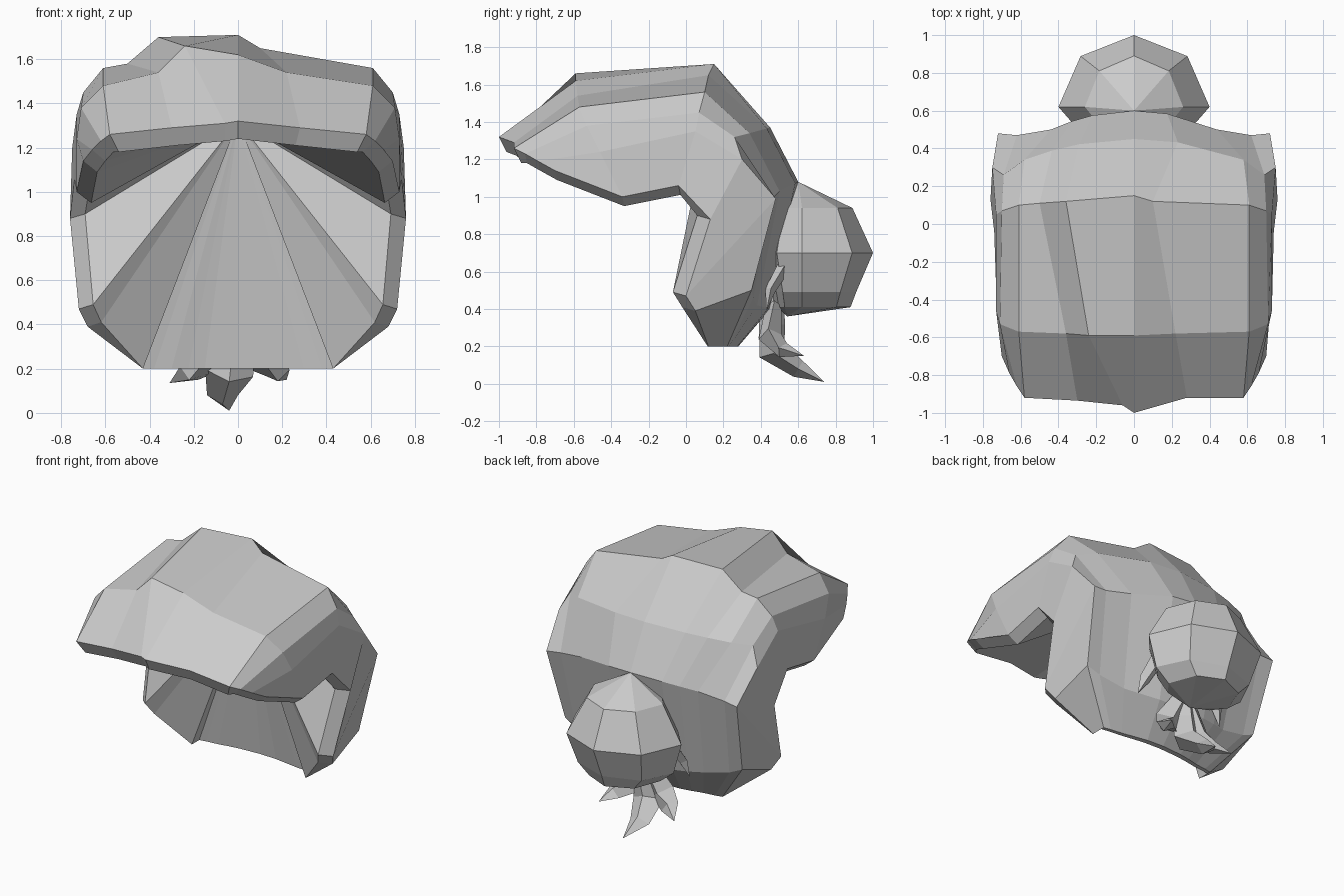
import bpy
import bmesh
import math
from mathutils import Vector

default_cube = bpy.data.objects.get("Cube")
if default_cube:
    bpy.data.objects.remove(default_cube, do_unlink=True)

hair_grey = bpy.data.materials.new("hair_grey")
hair_grey.use_nodes = True
hair_colour = (0.6, 0.6, 0.6, 1)
hair_grey.diffuse_color = hair_colour
hair_grey.node_tree.nodes["Principled BSDF"].inputs["Base Color"].default_value = hair_colour


def finish(name, bm):
    """Turn a bmesh into a flat shaded object."""
    bmesh.ops.recalc_face_normals(bm, faces=bm.faces[:])
    mesh = bpy.data.meshes.new(name)
    bm.to_mesh(mesh)
    bm.free()
    mesh.materials.append(hair_grey)
    part = bpy.data.objects.new(name, mesh)
    bpy.context.scene.collection.objects.link(part)
    return part


def bridge(bm, first, second, closed):
    """Fill the strip between two rows of vertices."""
    count = len(first)
    for i in range(count if closed else count - 1):
        j = (i + 1) % count
        bm.faces.new((first[i], first[j], second[j], second[i]))


def fan(bm, loop, tip):
    """Close a loop of vertices to a single point."""
    tip_vert = bm.verts.new(tip)
    for i, vert in enumerate(loop):
        bm.faces.new((vert, loop[(i + 1) % len(loop)], tip_vert))


# Hair cap: rows run from the fringe over the crown to the nape.
# Each side row goes from the rim inwards and is mirrored.
side_rows = [
    [(.7, -.7, 1.14), (.66, -.79, 1.19), (.62, -.86, 1.23), (.58, -.92, 1.26)],
    [(.73, -.34, 1), (.73, -.46, 1.24), (.71, -.53, 1.38), (.61, -.57, 1.48)],
    [(.74, -.04, 1.06), (.73, .05, 1.35), (.7, .07, 1.45), (.61, .1, 1.56)],
    [(.76, .13, .88), (.75, .3, 1.2), (.69, .26, 1.32), (.58, .34, 1.34)],
    [(.72, 0, .47), (.72, .48, .99), (.62, .47, 1), (.44, .5, 1.03)],
    [(.68, .05, .39), (.67, .35, .5), (.58, .36, .46), (.4, .38, .42)],
    [(.43, .12, .2), (.43, .22, .2), (.38, .23, .2), (.3, .24, .2)],
]

# The parting makes the crown uneven across the front rows.
crown_rows = [
    [(-.3, -.935, 1.29), (-.06, -.96, 1.31), (0, -1, 1.32), (.28, -.92, 1.29)],
    [(-.36, -.58, 1.54), (-.24, -.59, 1.66), (0, -.59, 1.62), (.22, -.58, 1.54)],
    [(-.5, .11, 1.58), (-.36, .12, 1.7), (0, .15, 1.71), (.1, .12, 1.65)],
]
# Behind the crown the rows bulge evenly towards the centre.
back_centres = [(.45, 1.37), (.6, 1.08), (.45, .4), (.28, .2)]
for side, (y, z) in zip(side_rows[3:], back_centres):
    inner = Vector(side[-1])
    centre = Vector((0, y, z))
    row = []
    for share in (-.75, -.5, 0, .4):
        point = centre.lerp(inner, share * share)
        point.x = inner.x * share
        row.append(point)
    crown_rows.append(row)

bm = bmesh.new()
grid = []
for side, crown in zip(side_rows, crown_rows):
    left = [(-x, y, z) for x, y, z in side]
    grid.append([bm.verts.new(p) for p in left + list(crown) + side[::-1]])
for first, second in zip(grid, grid[1:]):
    bridge(bm, first, second, False)

# Thickness of the rim, then the hollow behind the fringe
rim = grid[0] + [row[-1] for row in grid[1:-1]] + grid[-1][::-1]
rim += [row[0] for row in grid[-2:0:-1]]
inner_rim = []
for vert in rim:
    x, y, z = vert.co
    if y < -.9:
        place = (x * .93, y + .04, z - .08)
    elif z > .95:
        place = (x * .91, y + .01, z - .05)
    elif z > .25:
        place = (x * .91, y - .07, z + .02)
    else:
        place = (x, y * .8 + .02, z)
    inner_rim.append(bm.verts.new(place))
bridge(bm, rim, inner_rim, True)
fan(bm, inner_rim, (0, .1, 1.32))
finish("hair_cap", bm)

# Bun: stacked eight sided rings of height, width, depth,
# flatter on the side that rests against the head
bm = bmesh.new()
bun_rings = [(.94, .26, .27), (.7, .4, .38), (.49, .34, .29), (.41, .24, .26)]
loops = []
for z, width, depth in bun_rings:
    loop = []
    for i in range(8):
        angle = math.tau * i / 8
        out = math.sin(angle) * depth
        if out < 0:
            out *= .5
        loop.append(bm.verts.new((width * math.cos(angle), .62 + out, z)))
    loops.append(loop)
for first, second in zip(loops, loops[1:]):
    bridge(bm, first, second, True)
fan(bm, loops[0], (0, .6, 1.08))
fan(bm, loops[-1], (0, .54, .36))
finish("hair_bun", bm)


def strand(name, path, widths):
    """Four sided lock of hair tapering to a point."""
    points = [Vector(p) for p in path]
    bm = bmesh.new()
    loops = []
    for i, width in enumerate(widths):
        along = (points[i + 1] - points[max(i - 1, 0)]).normalized()
        across = Vector((1, 0, 0)) - along * along.x
        across = across.normalized() * width
        up = along.cross(across) * .7
        corners = (across, up, -across, -up)
        loops.append([bm.verts.new(points[i] + c) for c in corners])
    for first, second in zip(loops, loops[1:]):
        bridge(bm, first, second, True)
    fan(bm, loops[0], points[0])
    fan(bm, loops[-1], points[-1])
    return finish(name, bm)


# Loose ends hanging below the bun
strand("middle_tail",
       [(-.01, .47, .5), (-.02, .46, .32), (-.04, .46, .18), (-.07, .6, .08), (-.04, .74, .01)],
       [.07, .1, .11, .07])
strand("right_tail",
       [(-.05, .47, .42), (-.14, .45, .25), (-.22, .49, .18), (-.31, .57, .135)],
       [.06, .09, .06])
strand("left_tail",
       [(.03, .47, .42), (.11, .45, .25), (.18, .52, .18), (.22, .63, .15)],
       [.06, .09, .06])

# Small wisps beside the bun
for label, sign in (("left", 1), ("right", -1)):
    strand(label + "_wisp",
           [(sign * .25, .52, .62), (sign * .29, .45, .5), (sign * .33, .43, .39)],
           [.05, .04])
